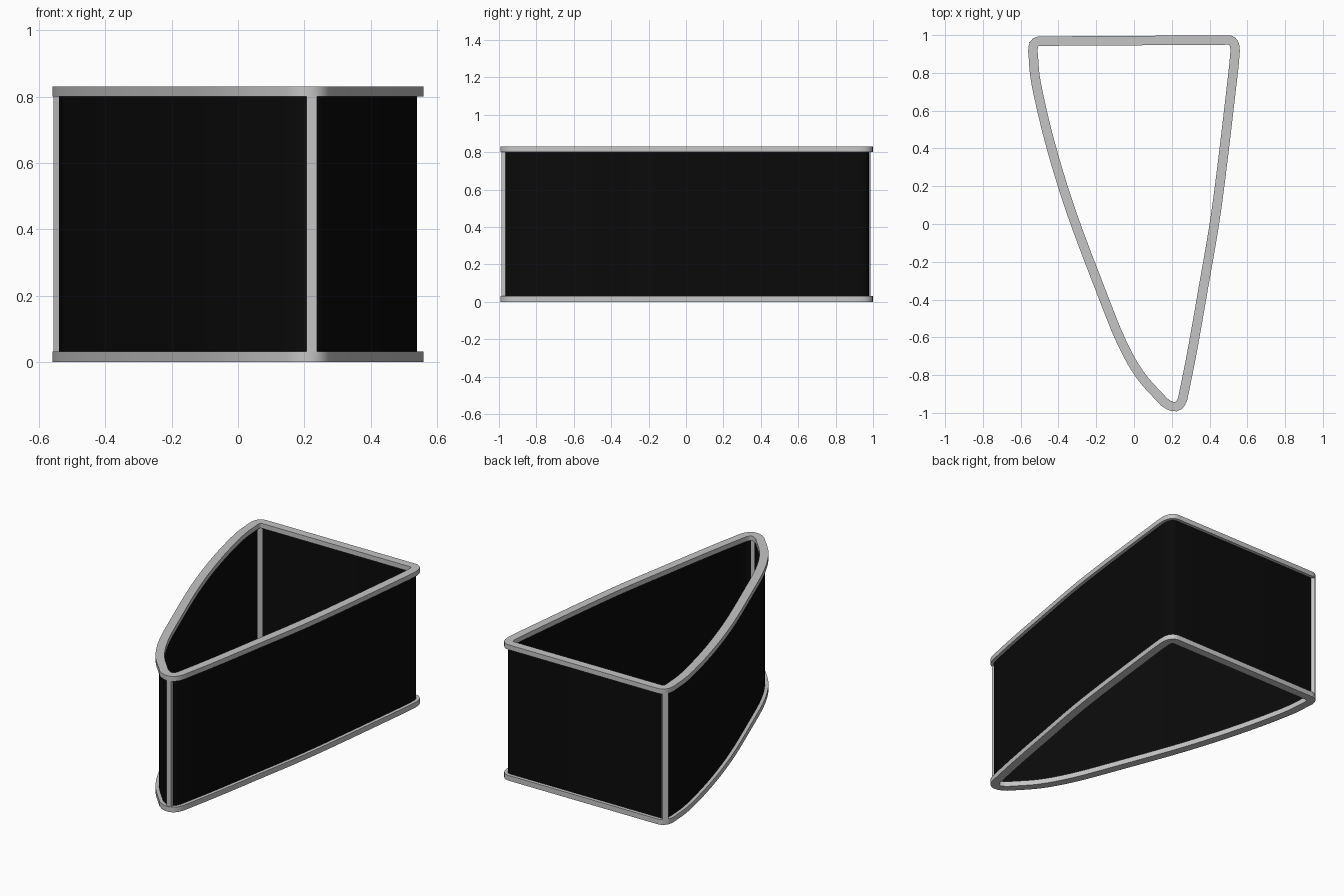
import bpy, bmesh, math
from mathutils import Vector

if "Cube" in bpy.data.objects:
    bpy.data.objects.remove(bpy.data.objects["Cube"])

def material(name, c):
    m = bpy.data.materials.new(name)
    m.diffuse_color = (c, c, c, 1)
    m.use_nodes = True
    m.node_tree.nodes["Principled BSDF"].inputs["Base Color"].default_value = m.diffuse_color
    return m

GREY = material("light grey trim", 0.56)
BLACK = material("black panel", 0.003)

# Centre line of the wall seen from above, counter-clockwise: one run per side
LEFT = [(-0.535, 0.91), (-0.517, 0.74), (-0.442, 0.42), (-0.331, 0.06),
        (-0.173, -0.36), (-0.068, -0.62), (0.033, -0.80), (0.16, -0.943)]
RIGHT = [(0.258, -0.925), (0.305, -0.69), (0.365, -0.35), (0.44, 0.10),
         (0.52, 0.76), (0.535, 0.91)]
BACK = [(0.50, 0.974), (-0.50, 0.968)]

def smooth_run(pts, steps=5):
    """Catmull-Rom curve through the points."""
    p = [Vector(q) for q in pts]
    p = [2 * p[0] - p[1]] + p + [2 * p[-1] - p[-2]]
    out = []
    for i in range(1, len(p) - 2):
        a, b, c, d = p[i - 1:i + 3]
        for s in range(steps):
            t = s / steps
            out.append(0.5 * (2 * b + (c - a) * t + (2 * a - 5 * b + 4 * c - d) * t * t
                              + (3 * b - a - 3 * c + d) * t ** 3))
    return out + [p[-2]]

def corner(a, ctrl, b, steps=6):
    """Inner points of a rounded corner."""
    a, c, b = Vector(a), Vector(ctrl), Vector(b)
    return [a * (1 - t) ** 2 + c * 2 * t * (1 - t) + b * t * t
            for t in (i / steps for i in range(1, steps))]

path = (smooth_run(LEFT) + corner(LEFT[-1], (0.235, -1.0), RIGHT[0])
        + smooth_run(RIGHT) + corner(RIGHT[-1], (0.538, 0.974), BACK[0])
        + [Vector(q) for q in BACK] + corner(BACK[-1], (-0.538, 0.968), LEFT[0]))

def offset(d):
    """Path moved outwards by d."""
    n, out = len(path), []
    for i, p in enumerate(path):
        t = ((path[(i + 1) % n] - p).normalized() + (p - path[i - 1]).normalized()).normalized()
        out.append(p + Vector((t.y, -t.x)) * d)
    return out

def finish(bm, name, mat):
    bmesh.ops.recalc_face_normals(bm, faces=bm.faces[:])
    me = bpy.data.meshes.new(name)
    bm.to_mesh(me)
    bm.free()
    me.materials.append(mat)
    ob = bpy.data.objects.new(name, me)
    bpy.context.collection.objects.link(ob)
    return ob

def band(name, width, z0, z1, mat):
    """Closed ring of rectangular section along the path."""
    bm = bmesh.new()
    o, i = offset(width / 2), offset(-width / 2)
    rings = [[bm.verts.new((p.x, p.y, z)) for p in loop]
             for loop, z in ((o, z0), (o, z1), (i, z1), (i, z0))]
    n = len(path)
    for r in range(4):
        a, b = rings[r], rings[(r + 1) % 4]
        for k in range(n):
            bm.faces.new((a[k], a[(k + 1) % n], b[(k + 1) % n], b[k]))
    ob = finish(bm, name, mat)
    bpy.ops.object.select_all(action='DESELECT')
    ob.select_set(True)
    bpy.context.view_layer.objects.active = ob
    bpy.ops.object.shade_smooth_by_angle(angle=math.radians(35))

def post(name, x, y, w, d, angle):
    """Upright corner strip between the rims."""
    bm = bmesh.new()
    bmesh.ops.create_cube(bm, size=1)
    ob = finish(bm, name, GREY)
    ob.scale = (w, d, 0.79)
    ob.location = (x, y, 0.415)
    ob.rotation_euler.z = math.radians(angle)

# Rims, wall panel and the two corner strips
band("bottom_rim", 0.05, 0.0, 0.032, GREY)
band("top_rim", 0.05, 0.80, 0.83, GREY)
band("wall_panel", 0.01, 0.02, 0.81, BLACK)
post("front_tip_post", 0.222, -0.972, 0.031, 0.03, 0)
post("back_left_post", -0.531, 0.961, 0.036, 0.034, 45)
